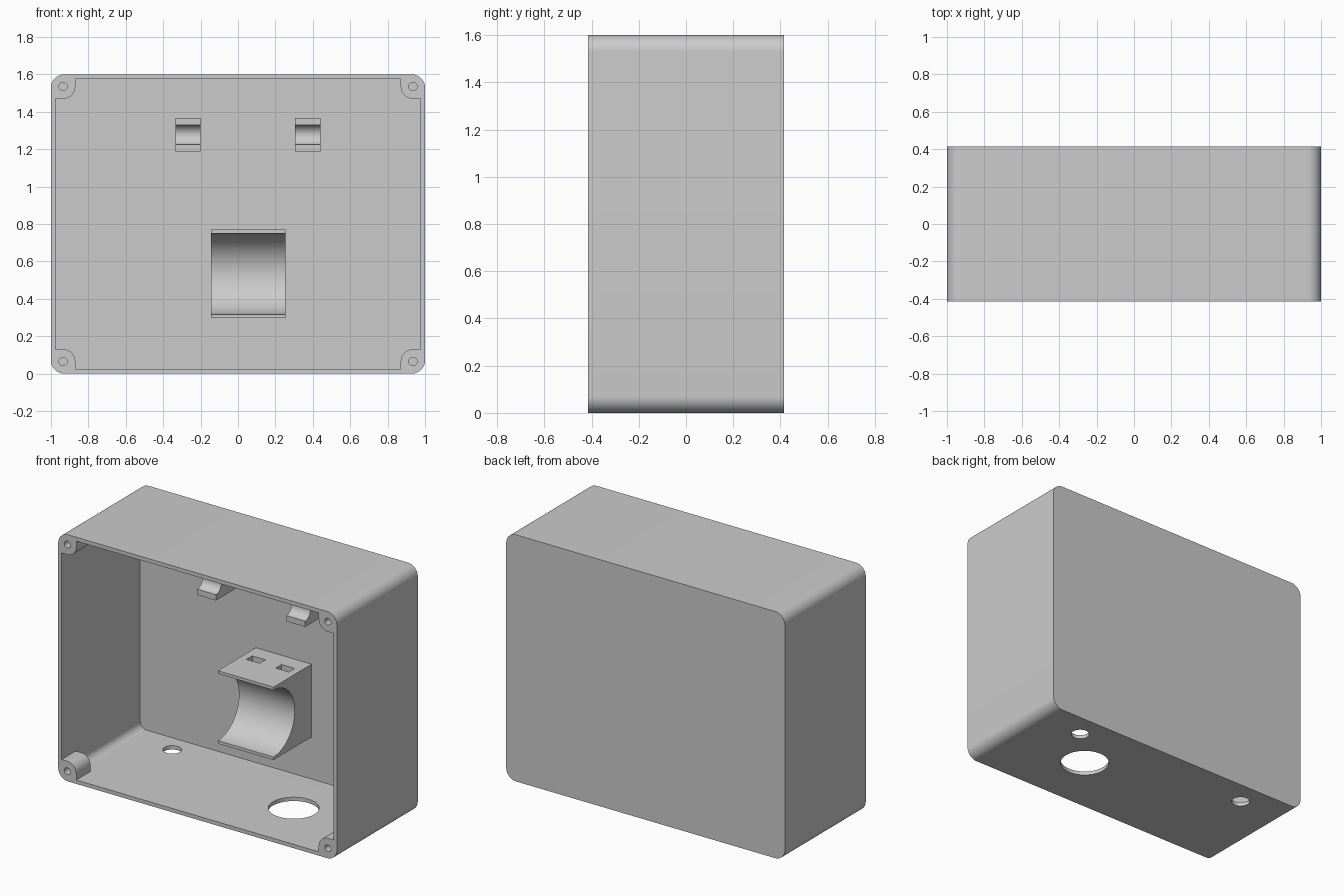
import bpy, bmesh, math
from mathutils import Vector

cube = bpy.data.objects.get("Cube")
if cube:
    bpy.data.objects.remove(cube)

HALF_W, HALF_D, HEIGHT, WALL = 1.0, 0.415, 1.6, 0.025
MID = HEIGHT / 2
BACK = HALF_D - WALL          # inner face of the back wall
BOSS_R, BOSS_DEPTH = 0.065, 0.145

grey = bpy.data.materials.new("plastic grey")
colour = (0.6, 0.6, 0.6, 1)
grey.diffuse_color = colour
grey.use_nodes = True
grey.node_tree.nodes["Principled BSDF"].inputs["Base Color"].default_value = colour


def arc(cx, cy, r, start, end, steps=12):
    angles = [math.radians(start + (end - start) * i / steps) for i in range(steps + 1)]
    return [(cx + r * math.cos(a), cy + r * math.sin(a)) for a in angles]


def circle(cx, cy, r, steps=48):
    return arc(cx, cy, r, 0, 360, steps)[:-1]


def rect(x0, x1, y0, y1):
    return [(x0, y0), (x1, y0), (x1, y1), (x0, y1)]


def four_corners(corner):
    """Mirror one corner run around the middle of the box."""
    pts = []
    for sx, sz in ((1, 1), (-1, 1), (-1, -1), (1, -1)):
        run = corner if sx * sz > 0 else corner[::-1]
        pts += [(sx * x, MID + sz * z) for x, z in run]
    return pts


def rounded(inset, r):
    w, h = HALF_W - inset, MID - inset
    return four_corners(arc(w - r, h - r, r, 0, 90))


def prism(name, pts, axis, lo, hi):
    """Extrude a 2D outline along x, y or z."""
    place = {"x": lambda a, b, d: (d, a, b),
             "y": lambda a, b, d: (a, d, b),
             "z": lambda a, b, d: (a, b, d)}[axis]
    bm = bmesh.new()
    face = bm.faces.new([bm.verts.new(place(a, b, lo)) for a, b in pts])
    ext = bmesh.ops.extrude_face_region(bm, geom=[face])
    moved = [v for v in ext["geom"] if isinstance(v, bmesh.types.BMVert)]
    bmesh.ops.translate(bm, verts=moved, vec=Vector(place(0, 0, hi - lo)))
    bmesh.ops.recalc_face_normals(bm, faces=bm.faces)
    mesh = bpy.data.meshes.new(name)
    bm.to_mesh(mesh)
    bm.free()
    mesh.materials.append(grey)
    obj = bpy.data.objects.new(name, mesh)
    bpy.context.collection.objects.link(obj)
    return obj


def cut(obj, cutter):
    mod = obj.modifiers.new("cut", "BOOLEAN")
    mod.operation, mod.solver, mod.object = "DIFFERENCE", "EXACT", cutter
    bpy.context.view_layer.objects.active = obj
    bpy.ops.object.modifier_apply(modifier=mod.name)
    bpy.data.objects.remove(cutter)


def finish(obj):
    bpy.ops.object.select_all(action="DESELECT")
    obj.select_set(True)
    bpy.context.view_layer.objects.active = obj
    bpy.ops.object.shade_smooth_by_angle(angle=math.radians(30))


# Open-fronted case, hollowed behind the screw bosses and between them
case = prism("case", rounded(0, 0.07), "y", -HALF_D, HALF_D)
boss_back = -HALF_D + BOSS_DEPTH
cut(case, prism("cavity", rounded(WALL, 0.045), "y", boss_back, BACK))
bx, bz = HALF_W - BOSS_R, MID - BOSS_R
notch = ([(HALF_W - WALL, bz - BOSS_R)] + arc(bx, bz, BOSS_R, 270, 180)
         + [(bx - BOSS_R, MID - WALL)])
cut(case, prism("opening", four_corners(notch), "y", -HALF_D - 0.1, boss_back + 0.05))

# Screw holes in the bosses
for sx in (-1, 1):
    for sz in (-1, 1):
        hole = circle(sx * bx, MID + sz * bz, 0.022, 24)
        cut(case, prism("screw_hole", hole, "y", -HALF_D - 0.1, boss_back - 0.03))

# Cable holes in the floor
for x, y, r in ((0.4, 0, 0.15), (0.65, 0.255, 0.056), (-0.65, 0.255, 0.056)):
    cut(case, prism("cable_hole", circle(x, y, r), "z", -0.1, 0.1))
finish(case)


def cradle(name, x0, x1, z0, z1, front, r):
    """Block on the back wall with a half-round channel in its front."""
    zc = (z0 + z1) / 2
    root = BACK + WALL / 2
    pts = [(root, z0), (front, z0)] + arc(front, zc, r, -90, 90, 32) + [(front, z1), (root, z1)]
    return prism(name, pts, "x", x0, x1)


# Large cradle with two tie slots running down behind the channel
holder = cradle("large_cradle", -0.145, 0.255, 0.297, 0.77, 0.0, 0.217)
for x in (-0.05, 0.16):
    cut(holder, prism("tie_slot", rect(x - 0.047, x + 0.047, 0.225, 0.285), "z", 0.2, 0.9))
finish(holder)

# Pair of small cradles
for name, x in (("right_small_cradle", -0.335), ("left_small_cradle", 0.305)):
    finish(cradle(name, x, x + 0.135, 1.187, 1.368, 0.06, 0.053))
